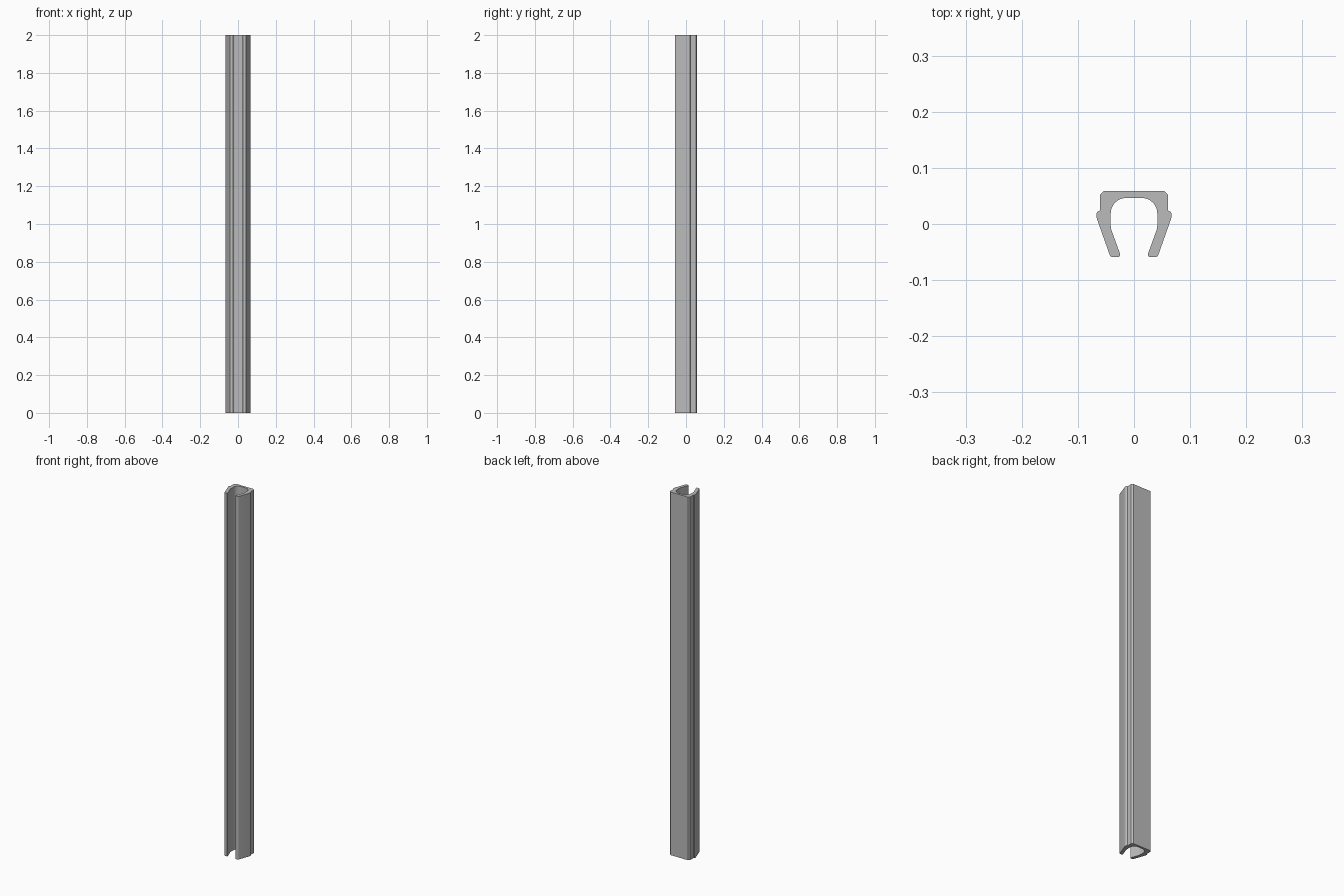
import bpy, bmesh, math
from math import radians, cos, sin

cube = bpy.data.objects.get("Cube")
if cube:
    bpy.data.objects.remove(cube, do_unlink=True)

LENGTH = 2.0


def arc(cx, cy, r, start, end, steps):
    """Points along a circular arc, angles in degrees."""
    angles = [radians(start + (end - start) * i / steps) for i in range(steps + 1)]
    return [(cx + r * cos(a), cy + r * sin(a)) for a in angles]


# Plain grey material
grey = bpy.data.materials.new("plain_grey")
grey.use_nodes = True
colour = (0.5, 0.5, 0.5, 1)
grey.diffuse_color = colour
grey.node_tree.nodes["Principled BSDF"].inputs["Base Color"].default_value = colour

# Half of the channel section: outer wall, rounded lip, inner wall
half = [(0.054, 0.0588), (0.061, 0.052), (0.061, 0.024), (0.0645, 0.022)]
half += arc(0.0625, 0.0185, 0.004, 45, 0, 3)
half += arc(0.0565, 0.012, 0.01, 0, -20, 3)
half += arc(0.0385, -0.0538, 0.005, -20, -90, 5)
half += arc(0.0285, -0.0548, 0.004, -90, -200, 6)
half += arc(0.0115, -0.002, 0.03, -20, 0, 4)
half += arc(0.0135, 0.0185, 0.028, 0, 90, 12)
section = half + [(-x, y) for x, y in reversed(half)]

# Extrude the section to full height
bm = bmesh.new()
base = bm.faces.new([bm.verts.new((x, y, 0)) for x, y in section])
top = bmesh.ops.extrude_face_region(bm, geom=[base], use_keep_orig=True)["geom"]
bmesh.ops.translate(bm, vec=(0, 0, LENGTH),
                    verts=[v for v in top if isinstance(v, bmesh.types.BMVert)])
bmesh.ops.recalc_face_normals(bm, faces=bm.faces)
mesh = bpy.data.meshes.new("channel_rail")
bm.to_mesh(mesh)
bm.free()
mesh.materials.append(grey)

rail = bpy.data.objects.new("channel_rail", mesh)
bpy.context.collection.objects.link(rail)
bpy.context.view_layer.objects.active = rail
rail.select_set(True)
bpy.ops.object.shade_smooth_by_angle(angle=radians(25))
